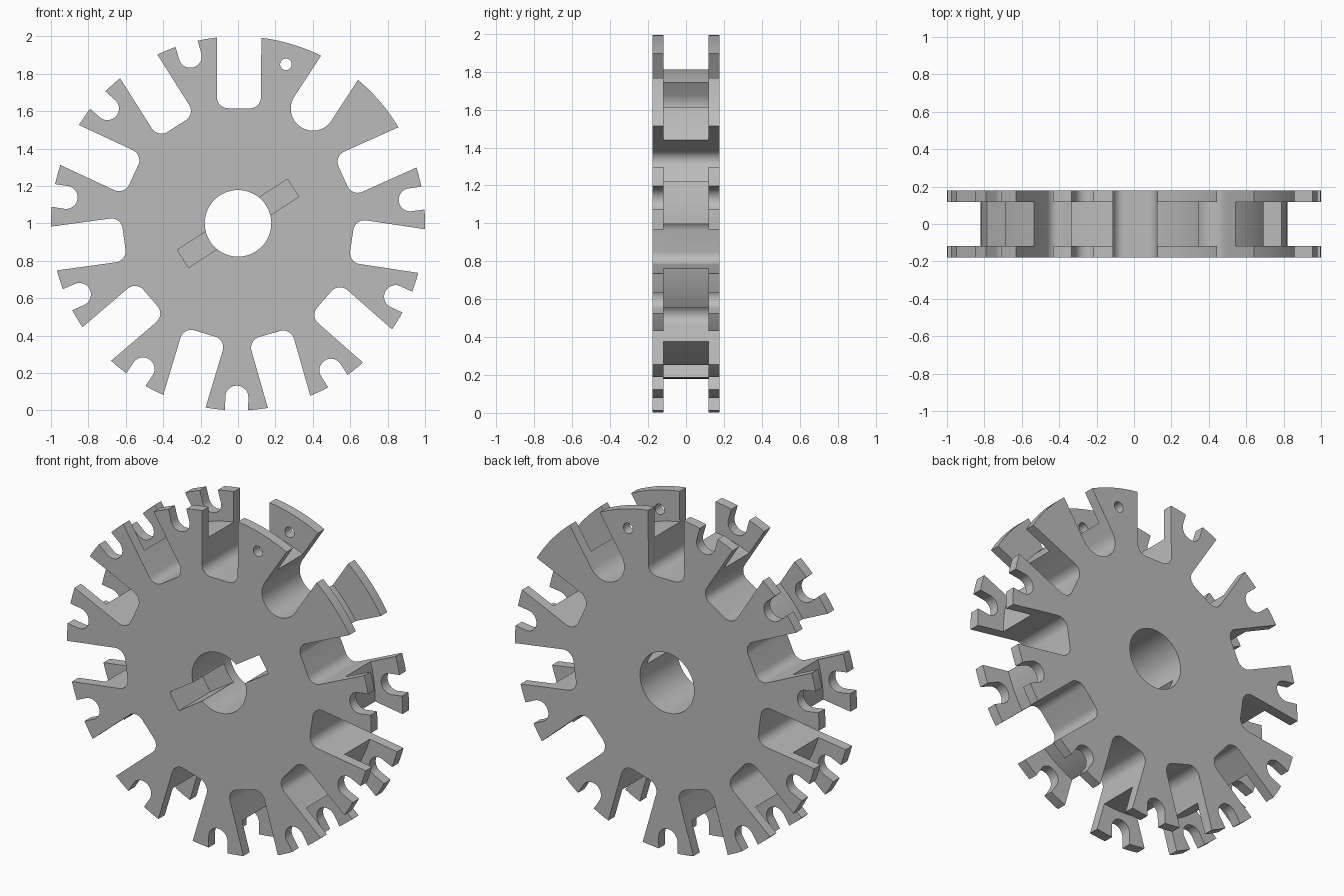
import bpy, bmesh
from math import sin, cos, pi, radians

if "Cube" in bpy.data.objects:
    bpy.data.objects.remove(bpy.data.objects["Cube"])

SLOTS = 11
STEP = 2 * pi / SLOTS
START = radians(89.6)           # direction of the top slot
CORE_HALF, PLATE_HALF = 0.118, 0.178

grey = bpy.data.materials.new("plain grey")
grey.use_nodes = True
grey.diffuse_color = (0.5, 0.5, 0.5, 1)
grey.node_tree.nodes["Principled BSDF"].inputs["Base Color"].default_value = (0.5, 0.5, 0.5, 1)


def circle(radius, count, cu=0.0):
    return [(cu + radius * cos(2 * pi * i / count), radius * sin(2 * pi * i / count))
            for i in range(count)]


def channel(width, inner, radius, outer=1.1, steps=12):
    """Radial slot outline, open outwards, with rounded inner corners."""
    pts = [(outer, width / 2)]
    for side, first in ((1, pi / 2), (-1, pi)):
        for i in range(steps + 1):
            a = first + i / steps * pi / 2
            pts.append((inner + radius + radius * cos(a),
                        side * (width / 2 - radius) + radius * sin(a)))
    return pts + [(outer, -width / 2)]


def solid(name, outlines, y0, y1):
    """One mesh of prisms; each outline is (points, turn angle)."""
    bm = bmesh.new()
    for pts, t in outlines:
        face = bm.faces.new([bm.verts.new((u * cos(t) - v * sin(t), y0,
                                           1 + u * sin(t) + v * cos(t))) for u, v in pts])
        ext = bmesh.ops.extrude_face_region(bm, geom=[face])
        bmesh.ops.translate(bm, vec=(0, y1 - y0, 0),
                            verts=[g for g in ext["geom"] if isinstance(g, bmesh.types.BMVert)])
    bmesh.ops.recalc_face_normals(bm, faces=bm.faces[:])
    mesh = bpy.data.meshes.new(name)
    bm.to_mesh(mesh)
    bm.free()
    obj = bpy.data.objects.new(name, mesh)
    bpy.context.collection.objects.link(obj)
    return obj


def carve(obj, cutters):
    """Apply the cuts, then give colour and shading."""
    for c in cutters:
        mod = obj.modifiers.new("cut", "BOOLEAN")
        mod.operation, mod.solver, mod.object = "DIFFERENCE", "EXACT", c
    graph = bpy.context.evaluated_depsgraph_get()
    mesh = bpy.data.meshes.new_from_object(obj.evaluated_get(graph))
    obj.modifiers.clear()
    obj.data = mesh
    mesh.materials.clear()
    mesh.materials.append(grey)
    bpy.ops.object.select_all(action="DESELECT")
    obj.select_set(True)
    bpy.context.view_layer.objects.active = obj
    bpy.ops.object.shade_smooth_by_angle(angle=radians(30))


# Slots between the arms (the second one clockwise has a full round end) and the bore
through = [(channel(0.236, 0.615, 0.117 if k == 1 else 0.06), START - k * STEP)
           for k in range(SLOTS)]
through.append((circle(0.178, 64), 0))
slot_cutter = solid("slot_cutter", through, -0.3, 0.3)

# Pin hole in the first arm, plain second arm, round notch in all the others
tips = [(circle(0.031, 24, 0.888), START - STEP / 2)]
tips += [(channel(0.123, 0.868, 0.061), START - (k + 0.5) * STEP) for k in range(2, SLOTS)]
tip_cutter = solid("tip_cutter", tips, -0.3, 0.3)

# Keyway across the bore, open at the front and closed by the back plate
key = [(0.35, 0.056), (-0.35, 0.056), (-0.35, -0.056), (0.35, -0.056)]
key_cutter = solid("key_cutter", [(key, radians(32.7))], -0.3, 0.15)

# Wheel body: two plates around a smaller core
rim = [(circle(1.0, 192), 0)]
front_plate = solid("front_plate", rim, -PLATE_HALF, -CORE_HALF)
back_plate = solid("back_plate", rim, CORE_HALF, PLATE_HALF)
core = solid("core", [(circle(0.82, 160), 0)], -CORE_HALF, CORE_HALF)

carve(front_plate, [slot_cutter, tip_cutter, key_cutter])
carve(back_plate, [slot_cutter, tip_cutter])
carve(core, [slot_cutter, key_cutter])

for cutter in (slot_cutter, tip_cutter, key_cutter):
    bpy.data.objects.remove(cutter)
